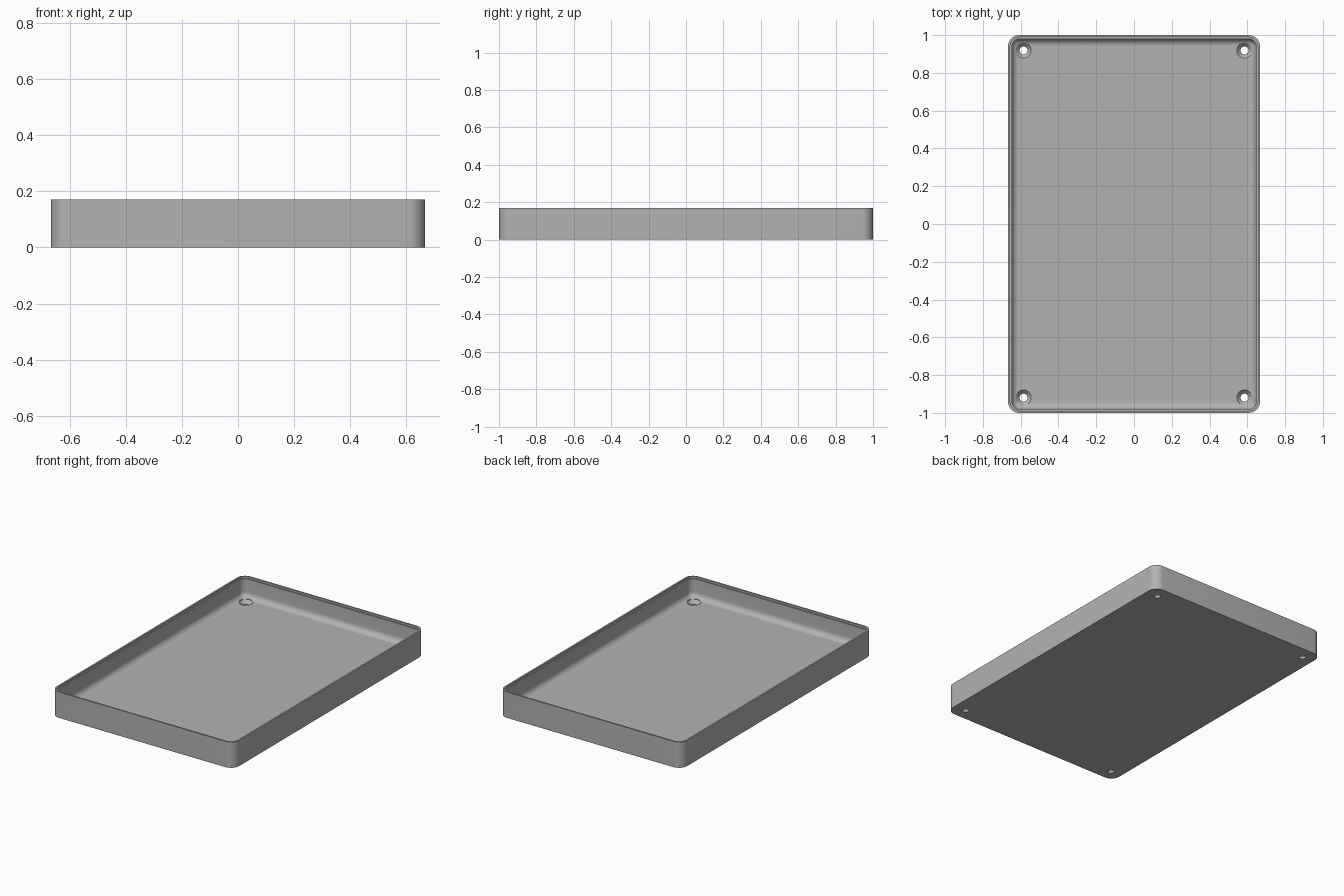
import bpy, bmesh
from math import pi, cos, sin

cube = bpy.data.objects.get("Cube")
if cube:
    bpy.data.objects.remove(cube, do_unlink=True)

HALF_X, HALF_Y, HEIGHT = 0.667, 1.0, 0.17
CORNER, FLOOR, WALL, FILLET = 0.06, 0.036, 0.02, 0.037
STEPS = 8

grey = bpy.data.materials.new("plain grey")
grey.use_nodes = True
colour = (0.45, 0.45, 0.45, 1)
grey.diffuse_color = colour
grey.node_tree.nodes["Principled BSDF"].inputs["Base Color"].default_value = colour


def loft(name, rings):
    """Skin a stack of closed rings and cap both ends."""
    bm = bmesh.new()
    loops = [[bm.verts.new(p) for p in ring] for ring in rings]
    n = len(loops[0])
    for a, b in zip(loops, loops[1:]):
        for i in range(n):
            j = (i + 1) % n
            bm.faces.new((a[i], a[j], b[j], b[i]))
    bm.faces.new(loops[0][::-1])
    bm.faces.new(loops[-1])
    bmesh.ops.recalc_face_normals(bm, faces=bm.faces)
    mesh = bpy.data.meshes.new(name)
    bm.to_mesh(mesh)
    bm.free()
    mesh.materials.append(grey)
    obj = bpy.data.objects.new(name, mesh)
    bpy.context.collection.objects.link(obj)
    return obj


def rounded_ring(inset, z):
    r = max(CORNER - inset, 0.008)
    cx, cy = HALF_X - inset - r, HALF_Y - inset - r
    points = []
    for q, (sx, sy) in enumerate(((1, 1), (-1, 1), (-1, -1), (1, -1))):
        for k in range(STEPS + 1):
            a = (q + k / STEPS) * pi / 2
            points.append((sx * cx + r * cos(a), sy * cy + r * sin(a), z))
    return points


def circle(x, y, r, z):
    return [(x + r * cos(2 * pi * k / 32), y + r * sin(2 * pi * k / 32), z)
            for k in range(32)]


# Tray: outer wall, stepped rim, inner wall and rounded floor edge
profile = [(0, 0), (0, HEIGHT), (0.011, HEIGHT), (0.011, HEIGHT - 0.012),
           (WALL, HEIGHT - 0.012)]
for k in range(STEPS + 1):
    a = k / STEPS * pi / 2
    profile.append((WALL + FILLET * (1 - cos(a)), FLOOR + FILLET * (1 - sin(a))))
tray = loft("tray", [rounded_ring(d, z) for d, z in profile])

# Countersunk screw holes in the four corners
cutters = []
for sx in (-1, 1):
    for sy in (-1, 1):
        x, y = sx * 0.585, sy * 0.919
        cutter = loft("screw_hole_cutter", [
            circle(x, y, r, z) for r, z in
            ((0.021, -0.02), (0.021, 0.015), (0.041, FLOOR), (0.041, 0.08))])
        cutter.hide_render = True
        cutters.append(cutter)
        mod = tray.modifiers.new("screw hole", "BOOLEAN")
        mod.operation = "DIFFERENCE"
        mod.solver = "EXACT"
        mod.object = cutter

# Bake the holes, then shade
bpy.ops.object.select_all(action="DESELECT")
tray.select_set(True)
bpy.context.view_layer.objects.active = tray
for mod in list(tray.modifiers):
    bpy.ops.object.modifier_apply(modifier=mod.name)
for cutter in cutters:
    bpy.data.objects.remove(cutter, do_unlink=True)
bpy.ops.object.shade_smooth_by_angle()
